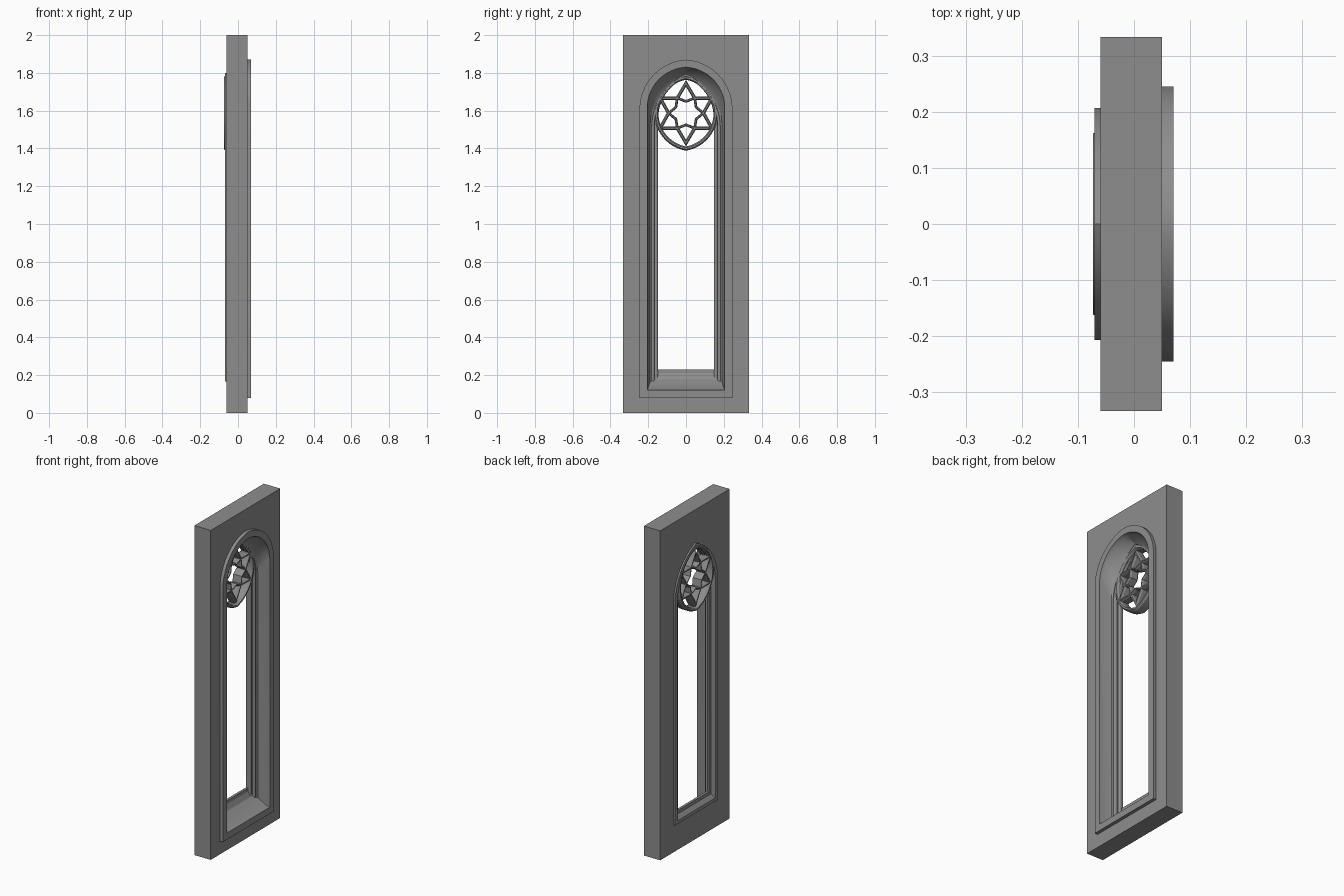
import bpy, bmesh, math
from mathutils import Vector

cube = bpy.data.objects.get("Cube")
if cube:
    bpy.data.objects.remove(cube, do_unlink=True)

stone = bpy.data.materials.new("grey stone")
stone.use_nodes = True
GREY = (0.27, 0.27, 0.27, 1)
stone.diffuse_color = GREY
stone.node_tree.nodes["Principled BSDF"].inputs["Base Color"].default_value = GREY


def loft(name, rings, around=True, wrap=True):
    """Skin a list of equal point rings; cap the ends when not wrapped."""
    bm = bmesh.new()
    vs = [[bm.verts.new(p) for p in r] for r in rings]
    n, m = len(vs), len(vs[0])
    for i in range(n if wrap else n - 1):
        a, b = vs[i], vs[(i + 1) % n]
        for j in range(m if around else m - 1):
            k = (j + 1) % m
            bm.faces.new((a[j], a[k], b[k], b[j]))
    if not wrap:
        bm.faces.new(vs[0])
        bm.faces.new(vs[-1])
    elif not around:
        bm.faces.new([r[0] for r in vs])
        bm.faces.new([r[-1] for r in vs])
    bmesh.ops.recalc_face_normals(bm, faces=bm.faces)
    mesh = bpy.data.meshes.new(name)
    bm.to_mesh(mesh)
    bm.free()
    mesh.materials.append(stone)
    ob = bpy.data.objects.new(name, mesh)
    bpy.context.collection.objects.link(ob)
    return ob


def smooth(ob, angle=25):
    bpy.ops.object.select_all(action="DESELECT")
    ob.select_set(True)
    bpy.context.view_layer.objects.active = ob
    bpy.ops.object.shade_smooth_by_angle(angle=math.radians(angle))


def half_arc(w, h, steps=12, flat=0.0):
    """Pointed arc from (w, 0) to (0, h), optionally flattened to its chord."""
    d = (h * h - w * w) / (2 * w)
    r = w + d
    end = math.atan2(h, d)
    pts = []
    for i in range(steps + 1):
        t = i / steps
        y, z = r * math.cos(end * t) - d, r * math.sin(end * t)
        pts.append((y + (w * (1 - t) - y) * flat, z + (h * t - z) * flat))
    return pts


def arch(x, w, sill, spring, apex, flat=0.0):
    """Closed lancet outline at depth x."""
    side = [(w, sill)] + [(y, spring + z) for y, z in half_arc(w, apex - spring, flat=flat)]
    other = [(-y, z) for y, z in reversed(side[:-1])]
    return [Vector((x, y, z)) for y, z in side + other]


# Wall slab with a tapered lancet hole
outline = [(-0.333, 0), (0.333, 0), (0.333, 2), (-0.333, 2)]
wall = loft("wall", [[(x, y, z) for y, z in outline] for x in (-0.06, 0.05)], wrap=False)
cutter = loft("opening_cutter", [
    arch(-0.09, 0.188, 0.185, 1.52, 1.785),
    arch(-0.055, 0.19, 0.18, 1.52, 1.79),
    arch(0.08, 0.22, 0.105, 1.63, 1.845, 0.1)], wrap=False)
cut = wall.modifiers.new("opening", "BOOLEAN")
cut.operation = "DIFFERENCE"
cut.solver = "EXACT"
cut.object = cutter
bpy.context.view_layer.objects.active = wall
bpy.ops.object.modifier_apply(modifier=cut.name)
bpy.data.objects.remove(cutter, do_unlink=True)

# Moulded surround: raised trim, splayed reveal, stepped jambs, sill, rear trim
surround = loft("window_surround", [
    arch(0.04, 0.245, 0.08, 1.63, 1.87, 0.12),
    arch(0.07, 0.245, 0.08, 1.63, 1.87, 0.12),
    arch(0.07, 0.205, 0.12, 1.63, 1.83, 0.1),
    arch(0.05, 0.203, 0.125, 1.62, 1.825, 0.1),
    arch(0.0, 0.19, 0.165, 1.52, 1.80),
    arch(-0.005, 0.182, 0.168, 1.51, 1.795),
    arch(-0.02, 0.18, 0.18, 1.51, 1.793),
    arch(-0.02, 0.172, 0.18, 1.53, 1.79),
    arch(-0.035, 0.168, 0.21, 1.55, 1.788),
    arch(-0.035, 0.15, 0.23, 1.58, 1.78),
    arch(-0.05, 0.15, 0.23, 1.58, 1.78),
    arch(-0.05, 0.168, 0.21, 1.54, 1.783),
    arch(-0.07, 0.182, 0.185, 1.5, 1.785),
    arch(-0.07, 0.207, 0.165, 1.5, 1.80),
    arch(-0.055, 0.207, 0.165, 1.5, 1.80)])
smooth(surround)


# Slim shafts along each jamb, following the arch to its apex
def shaft(name, x, w, r, spring, apex):
    path = arch(x, w, 0.165, spring, apex)
    curve = bpy.data.curves.new(name, "CURVE")
    curve.dimensions = "3D"
    curve.bevel_depth = r
    curve.bevel_resolution = 2
    curve.use_fill_caps = True
    line = curve.splines.new("POLY")
    line.points.add(len(path) - 1)
    for p, co in zip(line.points, path):
        p.co = (*co, 1)
    curve.materials.append(stone)
    ob = bpy.data.objects.new(name, curve)
    bpy.context.collection.objects.link(ob)


shaft("outer_shaft", -0.014, 0.176, 0.009, 1.51, 1.79)
shaft("inner_shaft", -0.032, 0.158, 0.011, 1.56, 1.785)


def bar(name, pts, w, x0, x1, chamfer=0.012):
    """Closed mitred tracery bar with chamfered edges, centred on a 2D path."""
    n = len(pts)
    pts = [Vector(p) for p in pts]
    section = [(-w, x0 + chamfer), (-w, x1 - chamfer), (-w * 0.4, x1), (w * 0.4, x1),
               (w, x1 - chamfer), (w, x0 + chamfer), (w * 0.4, x0), (-w * 0.4, x0)]
    rings = []
    for i, p in enumerate(pts):
        a = (p - pts[i - 1]).normalized()
        b = (pts[(i + 1) % n] - p).normalized()
        na, nb = Vector((-a.y, a.x)), Vector((-b.y, b.x))
        mitre = (na + nb) / (1 + na.dot(nb))
        rings.append([(x, *(p + mitre * o)) for o, x in section])
    return loft(name, rings)


# Tracery: pointed oval ring
CENTRE = 1.587
quarter = half_arc(0.157, 0.188)
upper = quarter + [(-y, z) for y, z in reversed(quarter[:-1])]
oval = upper + [(-y, -z) for y, z in upper[1:-1]]
smooth(bar("tracery_ring", [(y, z + CENTRE) for y, z in oval], 0.011, -0.073, -0.005))


# Tracery: two stars, sharing their inner corners
def star(name, tip, notch, w):
    pts = []
    for i in range(12):
        a, r = math.radians(90 + 30 * i), (notch if i % 2 else tip)
        pts.append((r * math.cos(a), CENTRE + r * math.sin(a)))
    bar(name, pts, w, -0.068, -0.01, 0.01)


star("outer_star", 0.158, 0.092, 0.009)
star("inner_star", 0.062, 0.092, 0.007)
